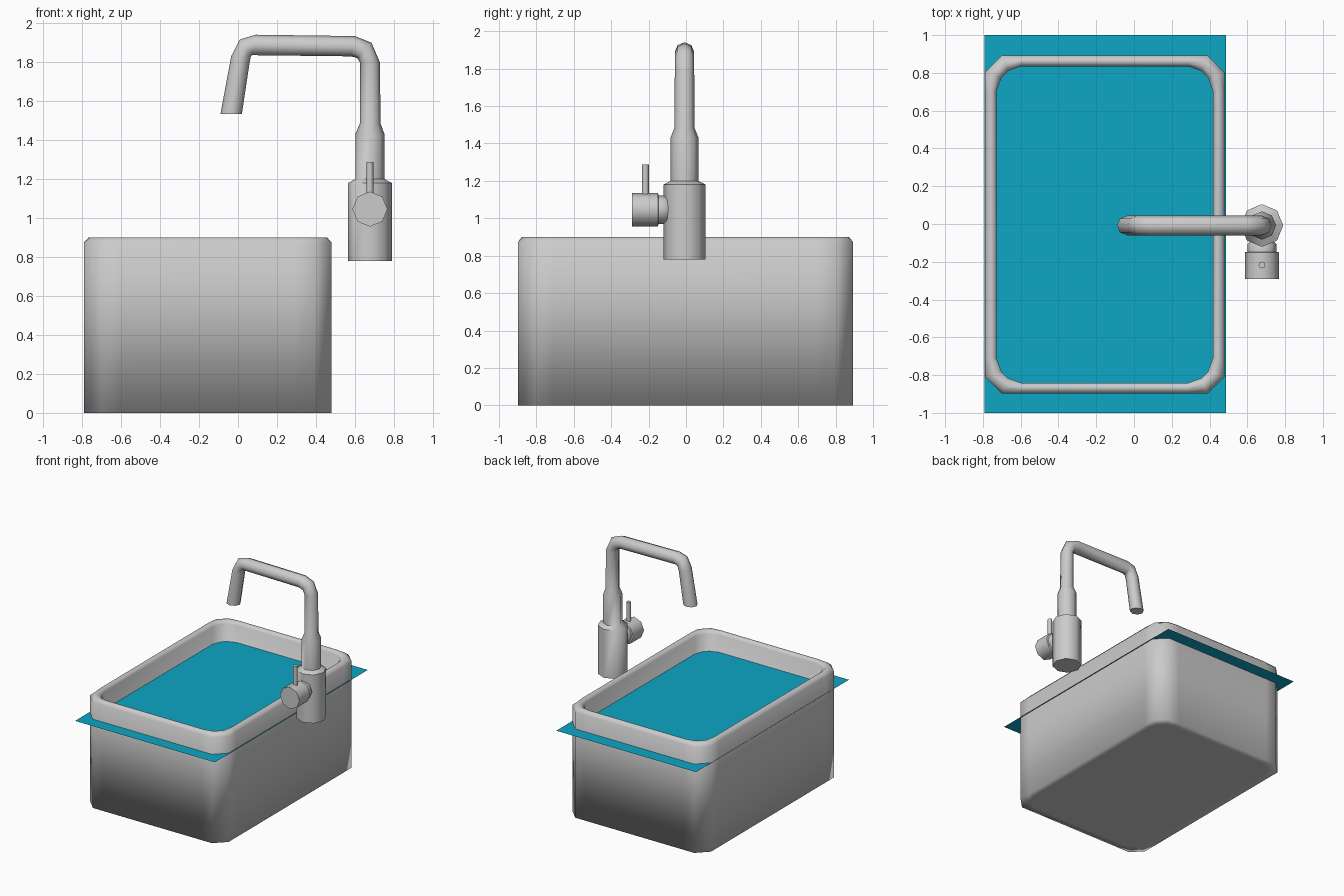
import bpy, bmesh, math
from mathutils import Vector

if "Cube" in bpy.data.objects:
    bpy.data.objects.remove(bpy.data.objects["Cube"])


def skin(name, rings, angle=None):
    """Join equal-length rings of points into a capped, smooth-shaded tube."""
    bm = bmesh.new()
    loops = [[bm.verts.new(p) for p in ring] for ring in rings]
    n = len(loops[0])
    for a, b in zip(loops, loops[1:]):
        for i in range(n):
            j = (i + 1) % n
            bm.faces.new((a[i], a[j], b[j], b[i]))
    bm.faces.new(loops[0])
    bm.faces.new(loops[-1])
    bmesh.ops.recalc_face_normals(bm, faces=bm.faces)
    for f in bm.faces:
        f.smooth = True
    mesh = bpy.data.meshes.new(name)
    bm.to_mesh(mesh)
    bm.free()
    obj = bpy.data.objects.new(name, mesh)
    bpy.context.collection.objects.link(obj)
    if angle:
        bpy.ops.object.select_all(action='DESELECT')
        obj.select_set(True)
        bpy.context.view_layer.objects.active = obj
        bpy.ops.object.shade_smooth_by_angle(angle=math.radians(angle))
    return obj


def ring(center, u, v, n=8):
    """Ellipse of n points spanned by the half-axes u and v."""
    c, u, v = Vector(center), Vector(u), Vector(v)
    return [c + u * math.cos(2 * math.pi * i / n) + v * math.sin(2 * math.pi * i / n)
            for i in range(n)]


def cornered(hx, hy, corner):
    """Rectangle around the basin centre; corner = insets of one corner."""
    pts = []
    for sx, sy in ((1, 1), (-1, 1), (-1, -1), (1, -1)):
        quad = [Vector((sx * (hx - a), sy * (hy - b), 0)) for a, b in corner]
        pts += quad if sx * sy > 0 else quad[::-1]
    return [p + Vector((-0.155, -0.003, 0)) for p in pts]


# Basin: outer wall, rounded rim, inner wall and floor
outer = cornered(0.635, 0.895, [(0, 0.19), (0, 0.09), (0.09, 0), (0.19, 0)])
inner = cornered(0.572, 0.838, [(0, 0.13), (0.025, 0.06), (0.06, 0.025), (0.13, 0)])
profile = [(1, 0), (0, 0), (0, 0.875), (0.35, 0.9), (0.7, 0.9),
           (1, 0.88), (1, 0.07)]
skin("basin", [[a.lerp(b, t) + Vector((0, 0, z)) for a, b in zip(outer, inner)]
               for t, z in profile])

# Water: flat sheet that reaches past the basin walls
bpy.ops.mesh.primitive_plane_add(size=2, location=(-0.152, 0, 0.735))
water = bpy.context.object
water.name = "water"
water.scale = (0.64, 1, 1)
mat = bpy.data.materials.new("water_blue")
mat.diffuse_color = (0.004, 0.38, 0.56, 1)
mat.use_nodes = True
mat.node_tree.nodes["Principled BSDF"].inputs["Base Color"].default_value = mat.diffuse_color
water.data.materials.append(mat)

# Tap: body, neck and bent spout, as outer/inner silhouette points plus y radius
tap = [(0.79, 0.78, 0.565, 0.78, 0.113), (0.79, 1.18, 0.565, 1.18, 0.113),
       (0.752, 1.20, 0.602, 1.20, 0.075), (0.752, 1.43, 0.602, 1.43, 0.075),
       (0.732, 1.485, 0.625, 1.485, 0.053), (0.728, 1.80, 0.625, 1.80, 0.052),
       (0.685, 1.90, 0.612, 1.822, 0.052), (0.60, 1.934, 0.58, 1.830, 0.052),
       (0.09, 1.941, 0.073, 1.836, 0.052), (0.01, 1.917, 0.066, 1.829, 0.052),
       (-0.035, 1.83, 0.06, 1.80, 0.052), (-0.09, 1.535, 0.02, 1.535, 0.052)]
rings = []
for xo, zo, xi, zi, ry in tap:
    half = Vector((xo - xi, 0, zo - zi)) / 2
    rings.append(ring(((xo + xi) / 2, -0.008, (zo + zi) / 2), half, (0, ry, 0)))
skin("tap", rings, 60)

# Valve knob: stepped octagonal cylinder along y
knob = [(-0.05, 0.065), (-0.095, 0.065), (-0.108, 0.077), (-0.147, 0.077),
        (-0.15, 0.09), (-0.29, 0.09)]
skin("valve_knob", [ring((0.677, y, 1.046), (r, 0, 0), (0, 0, r)) for y, r in knob], 50)

# Lever standing on the knob
skin("lever", [ring((0.677, -0.217, z), (0.018, 0, 0), (0, 0.018, 0))
               for z in (1.1, 1.288)], 50)
